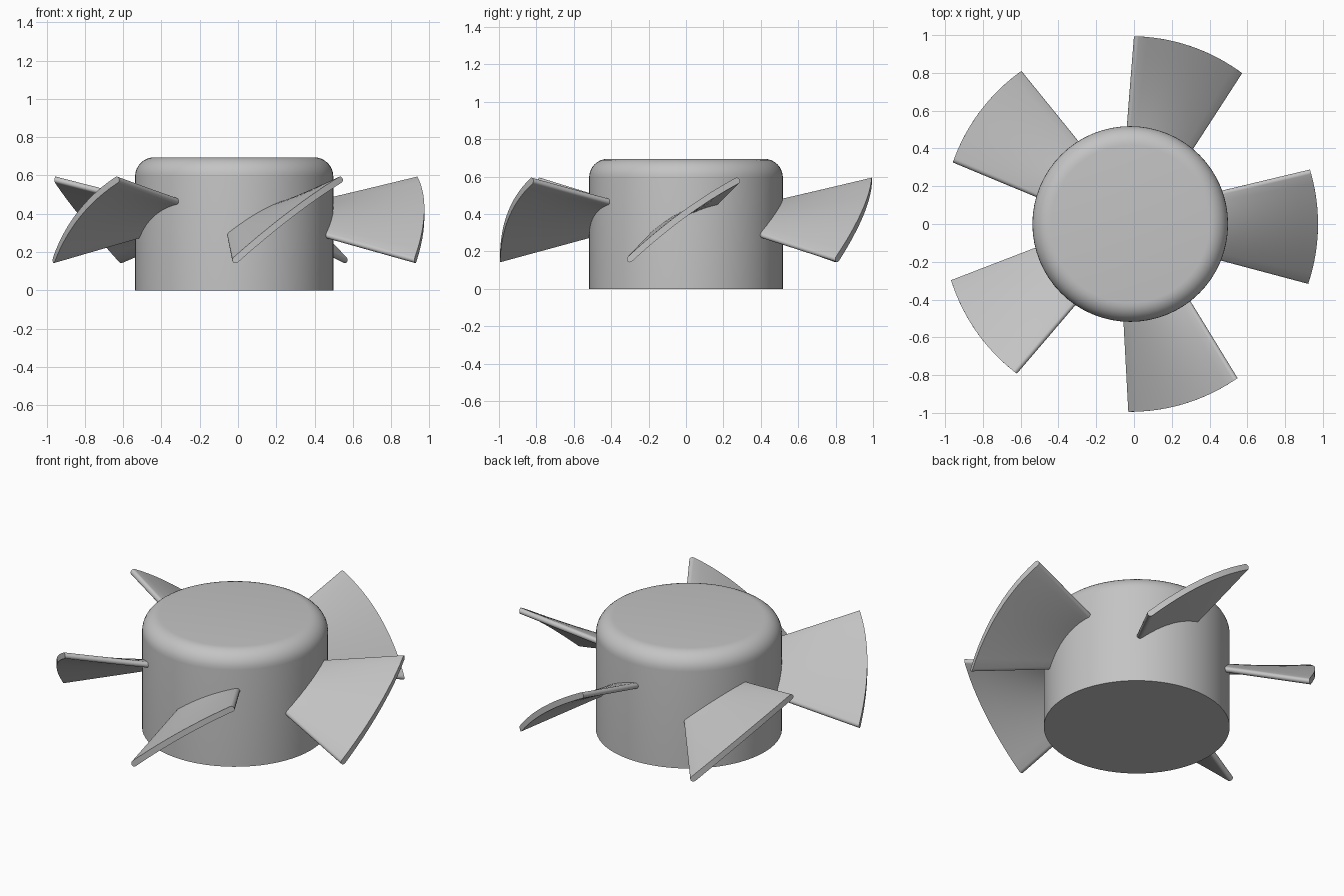
import bpy, bmesh, math
from mathutils import Vector

cube = bpy.data.objects.get("Cube")
if cube:
    bpy.data.objects.remove(cube)

AXIS_X = -0.02          # the rotor axis sits slightly off centre
BLADES = 5
TWIST = math.radians(-0.8)
HALF_THICK = 0.017

grey = bpy.data.materials.new("plain grey")
grey.use_nodes = True
colour = (0.55, 0.55, 0.55, 1)
grey.diffuse_color = colour
grey.node_tree.nodes["Principled BSDF"].inputs["Base Color"].default_value = colour


def finish(bm, name, angle=0):
    bmesh.ops.remove_doubles(bm, verts=bm.verts, dist=0.0002)
    bmesh.ops.recalc_face_normals(bm, faces=bm.faces)
    mesh = bpy.data.meshes.new(name)
    bm.to_mesh(mesh)
    bm.free()
    mesh.materials.append(grey)
    obj = bpy.data.objects.new(name, mesh)
    bpy.context.collection.objects.link(obj)
    obj.location.x = AXIS_X
    obj.rotation_euler.z = angle
    bpy.ops.object.select_all(action='DESELECT')
    obj.select_set(True)
    bpy.context.view_layer.objects.active = obj
    bpy.ops.object.shade_smooth_by_angle(angle=math.radians(35))
    return obj


# Hub: cylinder with a rounded upper rim
def build_hub(radius=0.518, height=0.695, fillet=0.1, sides=64):
    bm = bmesh.new()
    bmesh.ops.create_cone(bm, cap_ends=True, segments=sides, radius1=radius,
                          radius2=radius, depth=height)
    bmesh.ops.translate(bm, verts=bm.verts, vec=(0, 0, height / 2))
    rim = [e for e in bm.edges if all(v.co.z > height - 0.01 for v in e.verts)]
    bmesh.ops.bevel(bm, geom=rim, offset=fillet, segments=8, profile=0.5,
                    affect='EDGES')
    finish(bm, "hub")


# Blade: cambered, pitched section with round edges, widening outwards
def section(x):
    half = 0.0625 + 0.25 * x
    radius = math.hypot(x, half)
    high = 0.585 + 0.25 * (x - 0.948)
    low = 0.147 - 0.28 * (x - 0.948)
    mid, rise, camber = (high + low) / 2, (high - low) / 2, 0.03
    length = math.hypot(half, rise)
    ends = [(1 - HALF_THICK / length * (1 - math.cos(a)), HALF_THICK * math.sin(a))
            for a in [math.pi / 2 * i / 4 for i in range(5)]]
    inner = ends[-1][0]
    columns = [(-u, h) for u, h in ends]
    columns += [(inner * (i / 6 - 1), HALF_THICK) for i in range(1, 12)]
    columns += ends[::-1]
    upper, lower = [], []
    for u, h in columns:
        normal = Vector((-(rise - 2 * camber * u), half)).normalized()
        for side, row in ((1, upper), (-1, lower)):
            y = u * half + side * h * normal.x
            z = mid + rise * u + camber * (1 - u * u) + side * h * normal.y
            row.append((math.sqrt(radius ** 2 - y * y), y, z))
    return upper, lower


def build_blade(index):
    bm = bmesh.new()
    rows = [[[bm.verts.new(p) for p in row] for row in section(x)]
            for x in [0.40 + 0.548 * i / 6 for i in range(7)]]
    count = len(rows[0][0])
    for i in range(count - 1):
        for a, b in zip(rows, rows[1:]):
            for k in (0, 1):
                bm.faces.new((a[k][i], a[k][i + 1], b[k][i + 1], b[k][i]))
        for top, bottom in (rows[0], rows[-1]):
            bm.faces.new((top[i], top[i + 1], bottom[i + 1], bottom[i]))
    finish(bm, f"blade_{index + 1}", TWIST + math.tau * index / BLADES)


build_hub()
for n in range(BLADES):
    build_blade(n)
